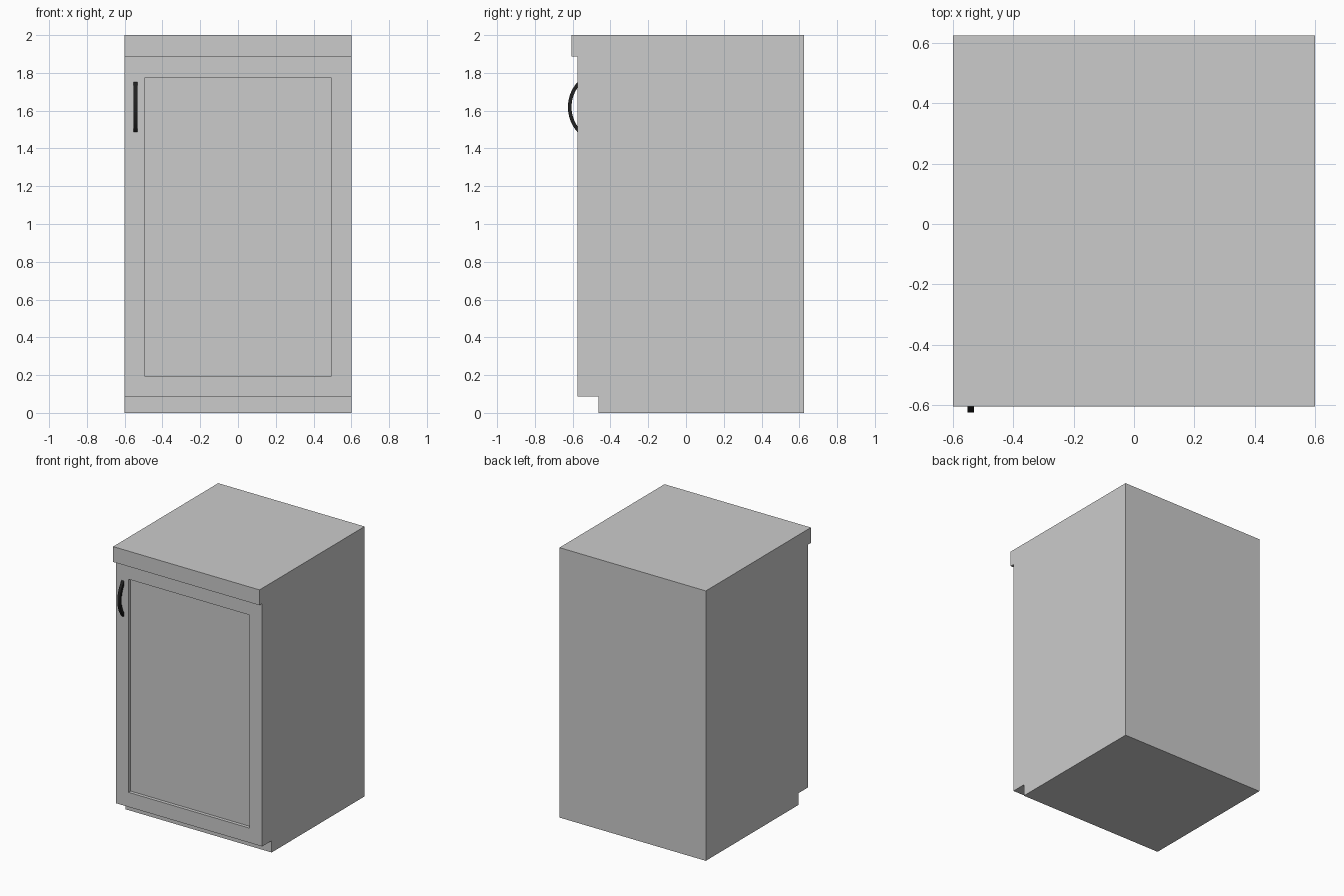
import bpy, bmesh, math

if "Cube" in bpy.data.objects:
    bpy.data.objects.remove(bpy.data.objects["Cube"])

W = 0.6          # half width
DOOR_Y = -0.574  # door front plane


def extrude_profile(bm, pts, x0, x1):
    """Extrude a closed (y, z) profile from x0 to x1."""
    face = bm.faces.new([bm.verts.new((x0, y, z)) for y, z in pts])
    ext = bmesh.ops.extrude_face_region(bm, geom=[face])
    verts = [g for g in ext["geom"] if isinstance(g, bmesh.types.BMVert)]
    bmesh.ops.translate(bm, verts=verts, vec=(x1 - x0, 0, 0))
    bmesh.ops.recalc_face_normals(bm, faces=bm.faces)


def finish(bm, name):
    mesh = bpy.data.meshes.new(name)
    bm.to_mesh(mesh)
    bm.free()
    obj = bpy.data.objects.new(name, mesh)
    bpy.context.collection.objects.link(obj)
    return obj


# Cabinet body: side profile with worktop lip, door front and toe kick
bm = bmesh.new()
extrude_profile(bm, [(-0.463, 0), (0.625, 0), (0.625, 2), (-0.605, 2),
                     (-0.605, 1.886), (DOOR_Y, 1.886),
                     (DOOR_Y, 0.087), (-0.463, 0.087)], -W, W)

# Recessed door panel
bm.faces.ensure_lookup_table()
door = next(f for f in bm.faces
            if f.normal.y < -0.9 and abs(f.calc_center_median().y - DOOR_Y) < 0.001)
bmesh.ops.inset_individual(bm, faces=[door], thickness=0.105)
for v in door.verts:
    v.co.x = math.copysign(0.495, v.co.x)
    v.co.z = 1.774 if v.co.z > 1 else 0.195
panel = bmesh.ops.extrude_discrete_faces(bm, faces=[door])["faces"][0]
bmesh.ops.translate(bm, verts=panel.verts, vec=(0, 0.025, 0))
finish(bm, "cabinet_body")

# Bow handle: square-section arc cut off at the door plane
CY, CZ = -0.426, 1.619   # arc centre
SEG = 24


def arc(radius):
    half = math.acos((CY - DOOR_Y) / radius)
    angles = [half - 2 * half * i / SEG for i in range(SEG + 1)]
    return [(CY - radius * math.cos(a), CZ + radius * math.sin(a)) for a in angles]


outer, inner = arc(0.199), arc(0.18)
bm = bmesh.new()
extrude_profile(bm, outer + inner[::-1], -0.552, -0.531)
handle = finish(bm, "door_handle")
black = bpy.data.materials.new("black")
black.diffuse_color = (0.015, 0.015, 0.015, 1)
black.use_nodes = True
black.node_tree.nodes["Principled BSDF"].inputs["Base Color"].default_value = black.diffuse_color
handle.data.materials.append(black)
bpy.context.view_layer.objects.active = handle
handle.select_set(True)
bpy.ops.object.shade_smooth_by_angle(angle=math.radians(30))
